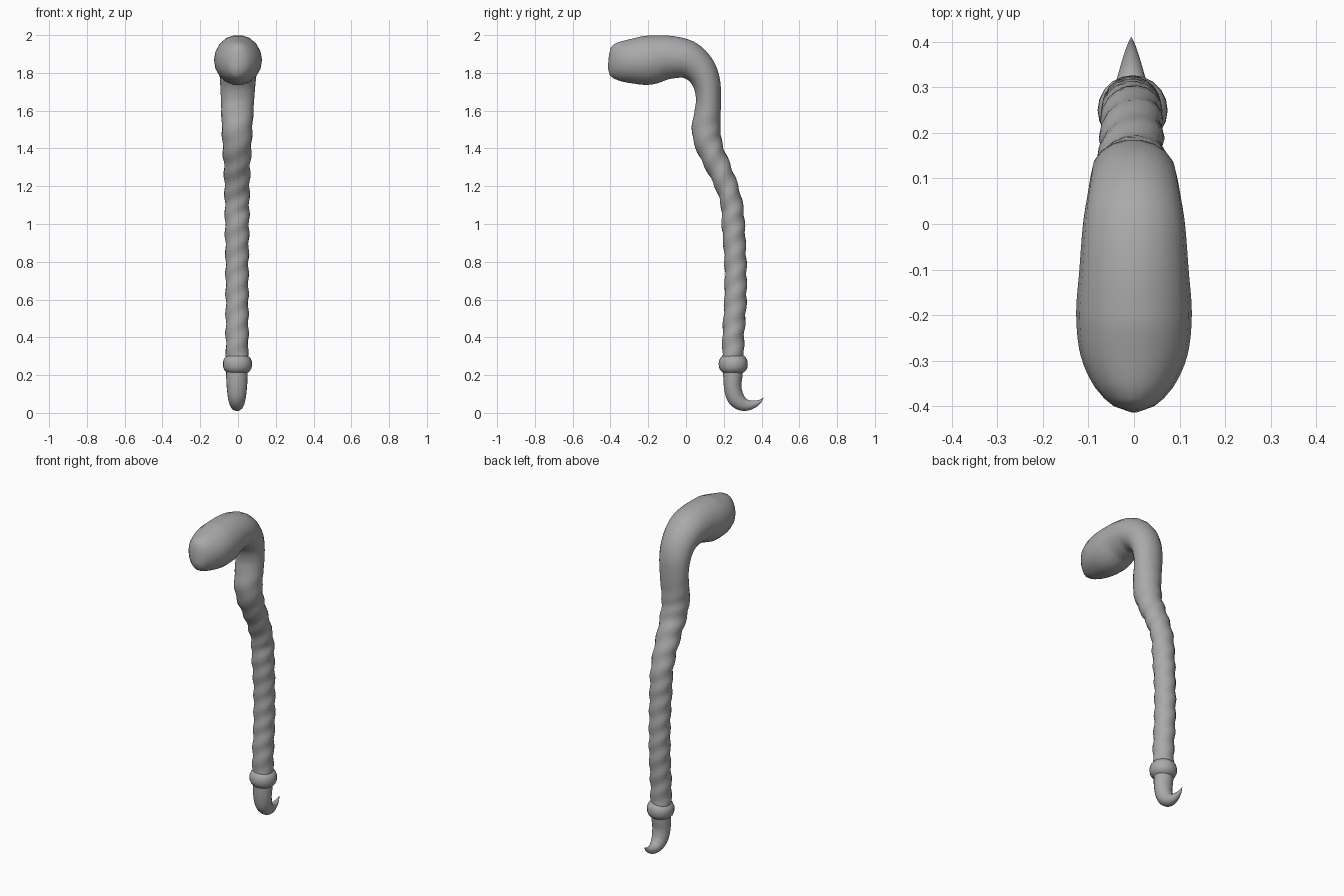
import bpy, bmesh, math
from mathutils import Vector

if "Cube" in bpy.data.objects:
    bpy.data.objects.remove(bpy.data.objects["Cube"])

grey = bpy.data.materials.new("plain grey")
grey.diffuse_color = (0.40, 0.40, 0.40, 1)
grey.use_nodes = True
grey.node_tree.nodes["Principled BSDF"].inputs["Base Color"].default_value = grey.diffuse_color
SIDES = 18


def spline(points, steps):
    """Catmull-Rom samples through tuples of any length."""
    pts = [points[0]] + points + [points[-1]]
    out = []
    for i in range(1, len(pts) - 2):
        p0, p1, p2, p3 = (Vector(pts[i + k]) for k in (-1, 0, 1, 2))
        n = max(1, round(steps * math.hypot(p2[0] - p1[0], p2[1] - p1[1])))
        for s in range(n):
            t = s / n
            out.append(0.5 * (2 * p1 + (p2 - p0) * t
                              + (2 * p0 - 5 * p1 + 4 * p2 - p3) * t * t
                              + (3 * p1 - p0 - 3 * p2 + p3) * t ** 3))
    return out + [Vector(points[-1])]


def finish(name, bm):
    bmesh.ops.recalc_face_normals(bm, faces=bm.faces)
    mesh = bpy.data.meshes.new(name)
    bm.to_mesh(mesh)
    bm.free()
    mesh.materials.append(grey)
    for p in mesh.polygons:
        p.use_smooth = True
    obj = bpy.data.objects.new(name, mesh)
    bpy.context.collection.objects.link(obj)
    return obj


def sweep(name, points, steps, x=-0.005, ripple=0.0):
    """Elliptic tube; each point is (y, z, half width x, half depth)."""
    path = spline(points, steps)
    bm = bmesh.new()
    rings = []
    for i, p in enumerate(path):
        a, b = path[max(i - 1, 0)], path[min(i + 1, len(path) - 1)]
        d = Vector((b[0] - a[0], b[1] - a[1])).normalized()
        # helical swelling fades out towards the handle
        amp = ripple * min(1, max(0, (1.65 - p[1]) / 0.3))
        ring = []
        for k in range(SIDES):
            t = 2 * math.pi * k / SIDES
            r = 1 + amp * math.cos(2 * t - p[1] * 2 * math.pi / 0.105)
            u, v = max(p[2], 0.001) * r * math.cos(t), max(p[3], 0.001) * r * math.sin(t)
            cx = x * min(1, max(0, (1.8 - p[1]) / 0.3))
            ring.append(bm.verts.new((cx + u, p[0] - d.y * v, p[1] + d.x * v)))
        rings.append(ring)
    for r0, r1 in zip(rings, rings[1:]):
        for k in range(SIDES):
            n = (k + 1) % SIDES
            bm.faces.new((r0[k], r0[n], r1[n], r1[k]))
    bm.faces.new(rings[0])
    bm.faces.new(rings[-1])
    return finish(name, bm)


# Knob handle bending into the twisted shaft
sweep("handle_and_shaft", [
    (-0.411, 1.862, 0.012, 0.035), (-0.400, 1.861, 0.045, 0.076),
    (-0.36, 1.861, 0.085, 0.102), (-0.29, 1.862, 0.117, 0.119),
    (-0.20, 1.867, 0.127, 0.132), (-0.10, 1.882, 0.120, 0.118),
    (0.00, 1.872, 0.112, 0.104), (0.07, 1.822, 0.101, 0.088),
    (0.108, 1.75, 0.094, 0.075), (0.119, 1.66, 0.088, 0.067),
    (0.112, 1.57, 0.084, 0.072), (0.107, 1.49, 0.080, 0.077),
    (0.127, 1.40, 0.076, 0.070), (0.172, 1.30, 0.070, 0.064),
    (0.215, 1.20, 0.067, 0.059), (0.243, 1.10, 0.065, 0.058),
    (0.250, 1.00, 0.064, 0.061), (0.262, 0.80, 0.061, 0.058),
    (0.262, 0.60, 0.060, 0.059), (0.250, 0.40, 0.060, 0.058),
    (0.250, 0.27, 0.058, 0.058)], 55, ripple=0.055)

# Curled hook at the foot
sweep("foot_hook", [
    (0.250, 0.26, 0.058, 0.054), (0.248, 0.20, 0.057, 0.052),
    (0.247, 0.14, 0.054, 0.047), (0.260, 0.085, 0.048, 0.046),
    (0.290, 0.052, 0.040, 0.040), (0.325, 0.041, 0.030, 0.030),
    (0.360, 0.046, 0.020, 0.020), (0.390, 0.060, 0.010, 0.010),
    (0.410, 0.080, 0.001, 0.001)], 90, x=-0.006)

# Rounded collar between shaft and hook
bm = bmesh.new()
bmesh.ops.create_uvsphere(bm, u_segments=20, v_segments=12, radius=1)
for v in bm.verts:
    z = v.co.z
    fat = (1 - abs(z) ** 2.6) ** 0.5 / max((1 - z * z) ** 0.5, 1e-4) if abs(z) < 0.999 else 1
    v.co = Vector((-0.003 + v.co.x * fat * 0.077, 0.25 + v.co.y * fat * 0.077, 0.258 + z * 0.059))
finish("collar", bm)
